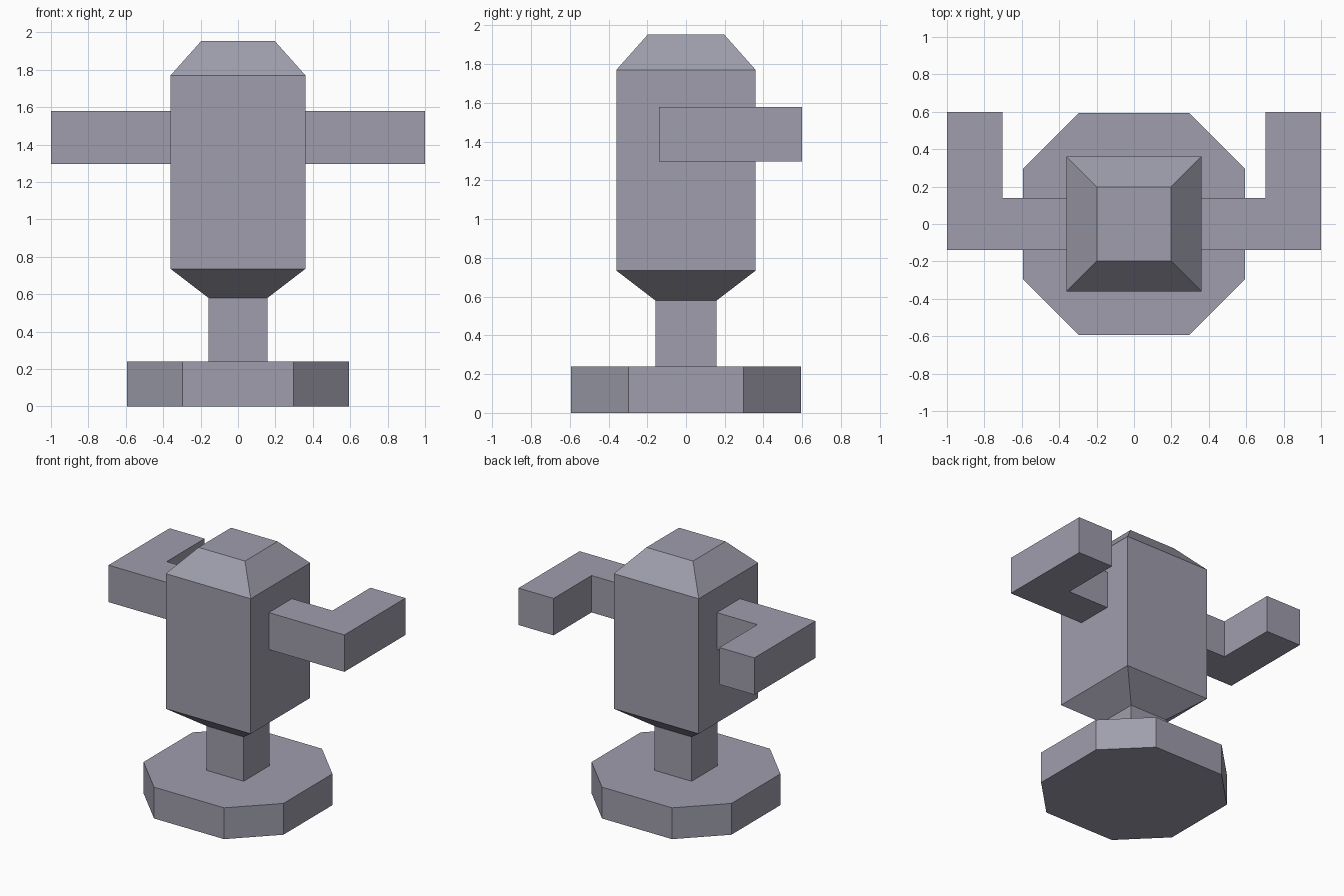
import bpy, bmesh

if "Cube" in bpy.data.objects:
    bpy.data.objects.remove(bpy.data.objects["Cube"])

# Bluish grey for every part
grey = bpy.data.materials.new("slate_grey")
grey.diffuse_color = (0.345, 0.34, 0.415, 1)
grey.use_nodes = True
grey.node_tree.nodes["Principled BSDF"].inputs["Base Color"].default_value = grey.diffuse_color


def loft(name, rings):
    """Skin a stack of equal-sized vertex rings and cap both ends."""
    bm = bmesh.new()
    loops = [[bm.verts.new(p) for p in ring] for ring in rings]
    n = len(loops[0])
    for a, b in zip(loops, loops[1:]):
        for i in range(n):
            j = (i + 1) % n
            bm.faces.new((a[i], a[j], b[j], b[i]))
    bm.faces.new(loops[0][::-1])
    bm.faces.new(loops[-1])
    bmesh.ops.recalc_face_normals(bm, faces=bm.faces)
    mesh = bpy.data.meshes.new(name)
    bm.to_mesh(mesh)
    bm.free()
    mesh.materials.append(grey)
    obj = bpy.data.objects.new(name, mesh)
    bpy.context.collection.objects.link(obj)
    return obj


def prism(name, outline, z0, z1):
    return loft(name, [[(x, y, z) for x, y in outline] for z in (z0, z1)])


def square(h, z):
    return [(-h, -h, z), (h, -h, z), (h, h, z), (-h, h, z)]


# Octagonal base
R, C = 0.593, 0.297
prism("base", [(C, -R), (R, -C), (R, C), (C, R),
               (-C, R), (-R, C), (-R, -C), (-C, -R)], 0, 0.24)

# Square neck flaring into the body, with a tapered top
loft("neck_and_body", [square(h, z) for h, z in (
    (0.158, 0.24), (0.158, 0.58), (0.36, 0.735), (0.36, 1.77), (0.197, 1.953))])

# L-shaped arms, mirrored across x
arms = prism("arms", [(0.36, -0.14), (1.0, -0.14), (1.0, 0.6),
                      (0.703, 0.6), (0.703, 0.14), (0.36, 0.14)], 1.297, 1.58)
mirror = arms.modifiers.new("mirror", 'MIRROR')
mirror.use_axis = (True, False, False)
mirror.use_mirror_merge = False
